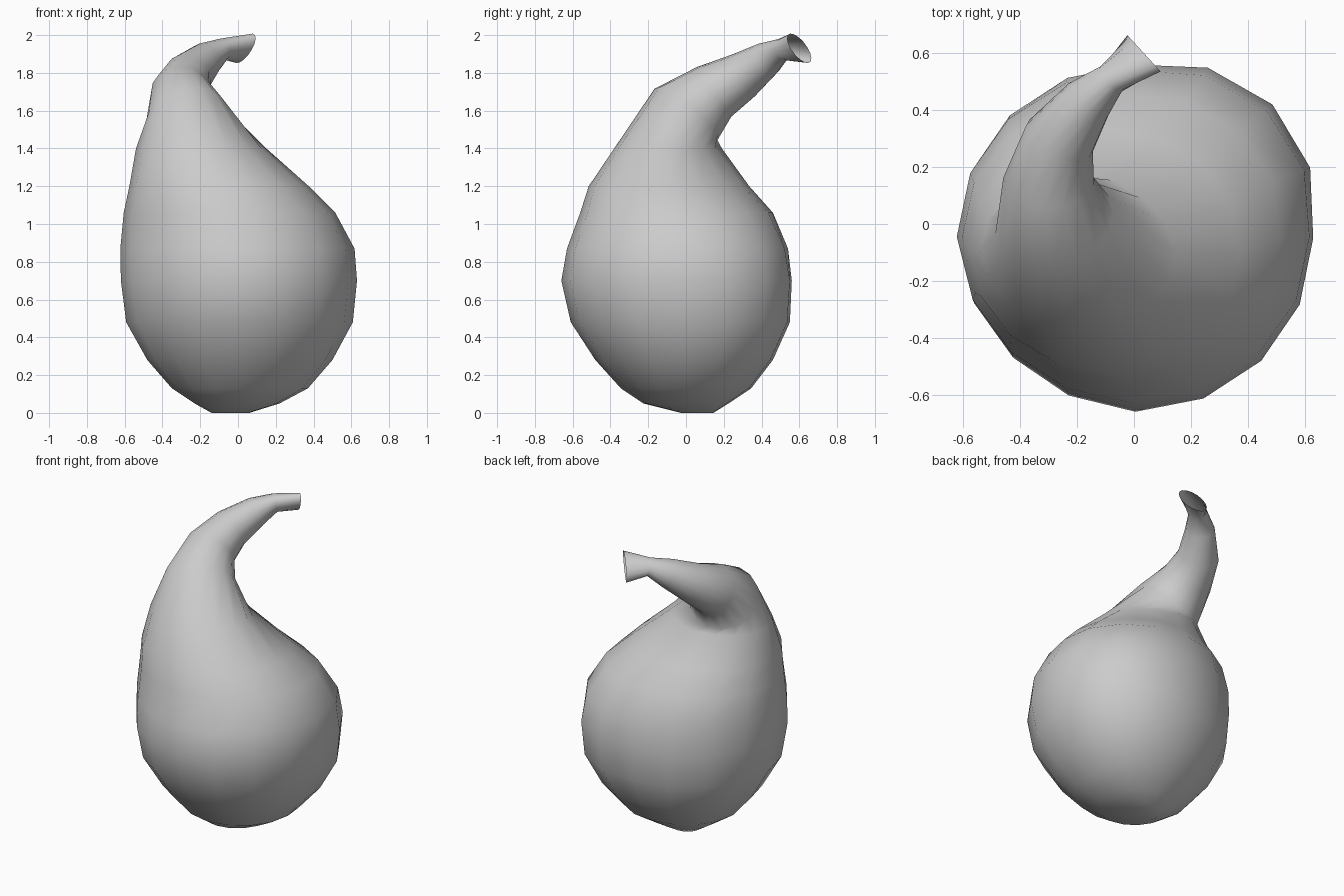
import bpy, bmesh, math
from mathutils import Vector

if "Cube" in bpy.data.objects:
    bpy.data.objects.remove(bpy.data.objects["Cube"])

SIDES = 16

# Body: level rings (centre x, centre y, z, half width x, half width y, bulge to back right)
body = [
    (-0.04, 0.06, 0.00, 0.10, 0.085, 0.0),
    (-0.005, 0.00, 0.05, 0.225, 0.225, 0.05),
    (0.01, 0.00, 0.13, 0.36, 0.345, 0.06),
    (0.01, -0.01, 0.28, 0.49, 0.47, 0.07),
    (0.008, -0.03, 0.48, 0.60, 0.58, 0.08),
    (0.005, -0.05, 0.70, 0.625, 0.61, 0.09),
    (-0.003, -0.045, 0.87, 0.62, 0.585, 0.07),
    (-0.045, -0.05, 1.06, 0.56, 0.51, 0.04),
    (-0.10, -0.09, 1.20, 0.475, 0.425, 0.0),
    (-0.195, -0.095, 1.40, 0.345, 0.285, -0.08),
]

# Neck: round rings square to the bending path (centre, radius)
neck = [
    ((-0.28, 0.0, 1.58), 0.215),
    ((-0.30, 0.15, 1.70), 0.16),
    ((-0.262, 0.30, 1.785), 0.127),
    ((-0.165, 0.43, 1.875), 0.092),
    ((-0.08, 0.51, 1.925), 0.058),
]


def ring(bm, centre, u, v, bulge=0.0):
    verts = []
    for i in range(SIDES):
        a = 2 * math.pi * i / SIDES
        k = 0.0
        if a < math.pi / 2:
            k = bulge * math.sin(2 * a)
        elif math.pi < a < 1.5 * math.pi:
            k = -0.3 * abs(bulge) * math.sin(2 * a)
        verts.append(bm.verts.new(centre + (u * math.cos(a) + v * math.sin(a)) * (1 + k)))
    return verts


bm = bmesh.new()
rings = [ring(bm, Vector((x, y, z)), Vector((rx, 0, 0)), Vector((0, ry, 0)), b)
         for x, y, z, rx, ry, b in body]

tip = Vector((0.035, 0.60, 1.93))
path = [Vector(body[-1][:3])] + [Vector(p) for p, r in neck] + [tip]
u = Vector((1, 0, 0))
for i, (p, r) in enumerate(neck, 1):
    t = (path[i + 1] - path[i - 1]).normalized()
    u = (u - t * u.dot(t)).normalized()
    rings.append(ring(bm, path[i], u * r, t.cross(u) * r))

# Flared open mouth: a flattened oval, aligned with the last neck ring
major = Vector((0.055, -0.06, 0.07))
n = Vector((0.74, 0.67, 0)).normalized()
minor = n.cross(major).normalized() * 0.045
best = None
for k in range(SIDES):
    off = 2 * math.pi * k / SIDES
    pts = [tip + major * math.cos(off + 2 * math.pi * j / SIDES)
           + minor * math.sin(off + 2 * math.pi * j / SIDES) for j in range(SIDES)]
    cost = sum((q - w.co).length for q, w in zip(pts, rings[-1]))
    if best is None or cost < best[0]:
        best = (cost, pts)
rings.append([bm.verts.new(q) for q in best[1]])

# Skin the rings and close the base
for a, b in zip(rings, rings[1:]):
    for i in range(SIDES):
        j = (i + 1) % SIDES
        bm.faces.new((a[i], a[j], b[j], b[i]))
bm.faces.new(list(reversed(rings[0])))

for f in bm.faces:
    f.smooth = True
mesh = bpy.data.meshes.new("gourd")
bm.to_mesh(mesh)
bm.free()
gourd = bpy.data.objects.new("gourd", mesh)
bpy.context.collection.objects.link(gourd)
